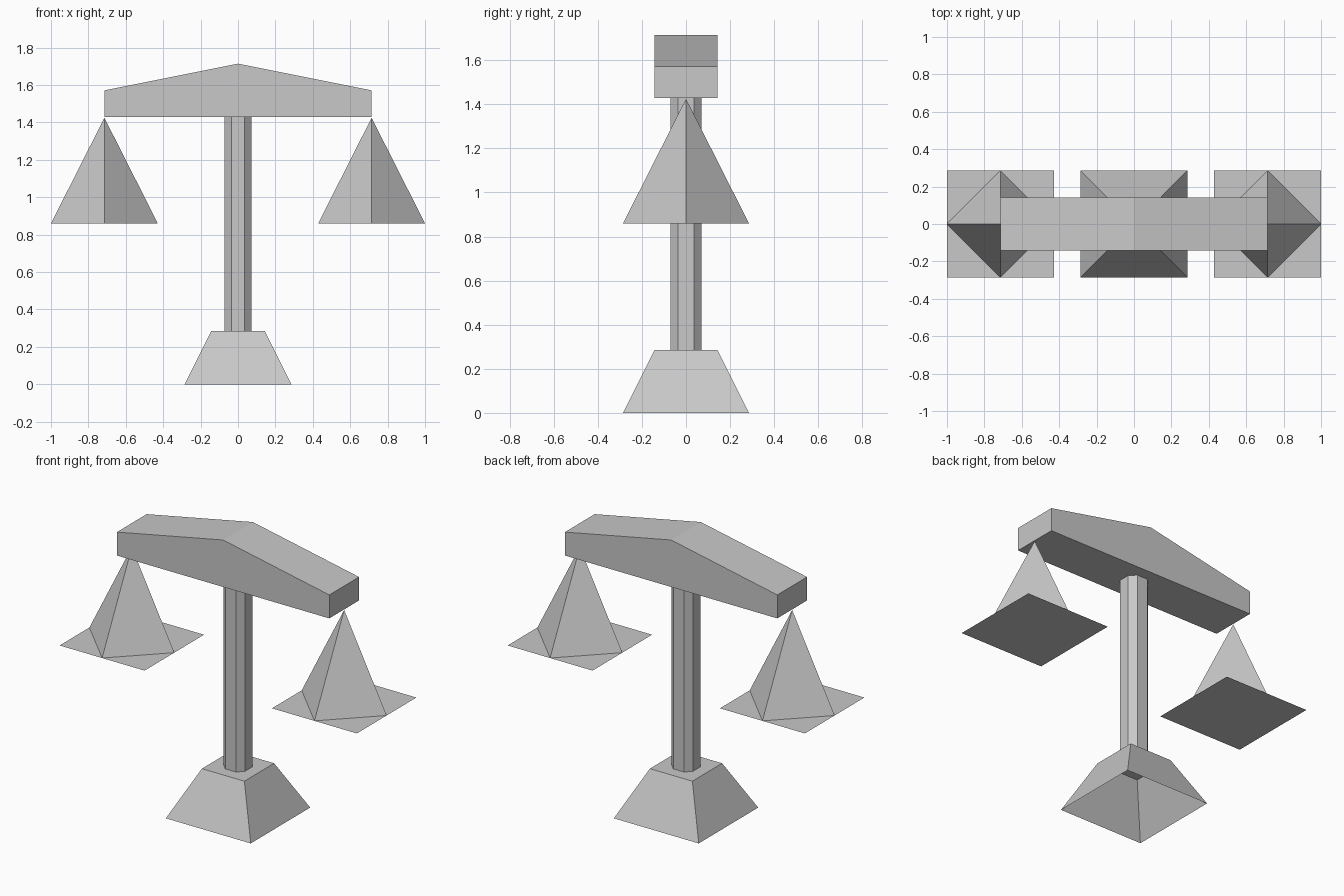
import bpy, bmesh, math
from mathutils import Matrix

cube = bpy.data.objects.get("Cube")
if cube:
    bpy.data.objects.remove(cube, do_unlink=True)

U = 2 / 7  # grid module used by all the parts

stone = bpy.data.materials.new("stone_grey")
stone.use_nodes = True
GREY = (0.58, 0.58, 0.58, 1)
stone.diffuse_color = GREY
stone.node_tree.nodes["Principled BSDF"].inputs["Base Color"].default_value = GREY


def add_object(name, bm):
    """Turn a bmesh into a flat-shaded object."""
    mesh = bpy.data.meshes.new(name)
    bm.to_mesh(mesh)
    bm.free()
    mesh.materials.append(stone)
    obj = bpy.data.objects.new(name, mesh)
    bpy.context.collection.objects.link(obj)
    return obj


def extrude_profile(name, points, offset, cap):
    """Sweep a closed profile along an offset vector."""
    bm = bmesh.new()
    start = [bm.verts.new(p) for p in points]
    end = [bm.verts.new([a + b for a, b in zip(p, offset)]) for p in points]
    for i in range(len(points)):
        j = (i + 1) % len(points)
        bm.faces.new((start[i], start[j], end[j], end[i]))
    if cap:
        bm.faces.new(start[::-1])
        bm.faces.new(end)
    bmesh.ops.recalc_face_normals(bm, faces=bm.faces)
    return add_object(name, bm)


def cone(name, bottom, top, z0, z1, turn, x=0):
    """Four-sided cone with an open underside."""
    bm = bmesh.new()
    place = Matrix.Translation((x, 0, (z0 + z1) / 2)) @ Matrix.Rotation(turn, 4, "Z")
    bmesh.ops.create_cone(bm, cap_ends=True, segments=4, radius1=bottom,
                          radius2=top, depth=z1 - z0, matrix=place)
    bm.normal_update()
    under = [f for f in bm.faces if f.normal.z < -0.9]
    bmesh.ops.delete(bm, geom=under, context="FACES_ONLY")
    return add_object(name, bm)


# Base: hollow truncated pyramid
cone("base", U * math.sqrt(2), U / 2 * math.sqrt(2), 0, U, math.pi / 4)

# Post: square column with chamfered corners
a, b = U / 4, U / 8
octagon = [(a, -b), (a, b), (b, a), (-b, a), (-a, b), (-a, -b), (-b, -a), (b, -a)]
extrude_profile("post", [(x, y, U) for x, y in octagon], (0, 0, 4 * U), False)

# Beam: low gabled bar
gable = [(-2.5, 5), (2.5, 5), (2.5, 5.5), (0, 6), (-2.5, 5.5)]
extrude_profile("beam", [(x * U, -U / 2, z * U) for x, z in gable], (0, U, 0), True)

# Hanging pans: a flat square with a pyramid turned on its corners
for side, sign in (("left", 1), ("right", -1)):
    x = sign * 2.5 * U
    bm = bmesh.new()
    bmesh.ops.create_grid(bm, x_segments=1, y_segments=1, size=U,
                          matrix=Matrix.Translation((x, 0, 0.86)))
    add_object(side + "_pan", bm)
    cone(side + "_hanger", U, 0, 0.86, 1.425, 0, x)
